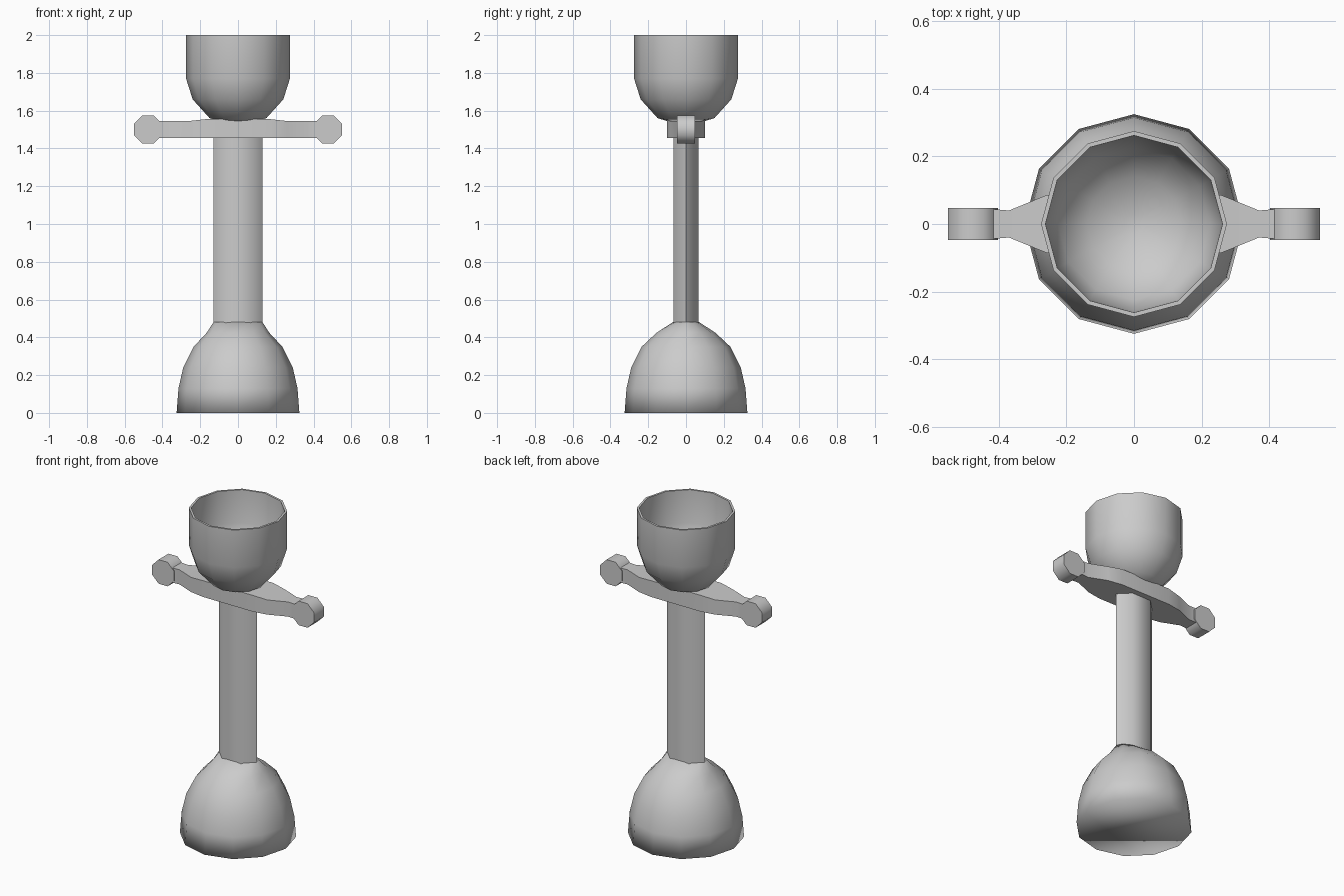
import bpy, bmesh, math

if "Cube" in bpy.data.objects:
    bpy.data.objects.remove(bpy.data.objects["Cube"])


def finish(name, bm, angle):
    bmesh.ops.recalc_face_normals(bm, faces=bm.faces)
    me = bpy.data.meshes.new(name)
    bm.to_mesh(me)
    bm.free()
    ob = bpy.data.objects.new(name, me)
    bpy.context.collection.objects.link(ob)
    bpy.ops.object.select_all(action='DESELECT')
    ob.select_set(True)
    bpy.context.view_layer.objects.active = ob
    bpy.ops.object.shade_smooth_by_angle(angle=math.radians(angle))
    return ob


def loft(name, rings, angle=40):
    """Skin a stack of equal-length point rings and cap both ends."""
    bm = bmesh.new()
    loops = [[bm.verts.new(p) for p in ring] for ring in rings]
    n = len(loops[0])
    for a, b in zip(loops, loops[1:]):
        for i in range(n):
            j = (i + 1) % n
            bm.faces.new((a[i], a[j], b[j], b[i]))
    bm.faces.new(loops[0])
    bm.faces.new(loops[-1])
    return finish(name, bm, angle)


def oval(rx, ry, z, n=12):
    return [(rx * math.cos(2 * math.pi * i / n), ry * math.sin(2 * math.pi * i / n), z)
            for i in range(n)]


# Domed base, flat underneath, narrowing to the flattened handle
base = [(.325, .325, 0), (.315, .315, .13), (.29, .29, .24), (.235, .235, .35),
        (.165, .155, .425), (.13, .07, .48)]
loft("base_dome", [oval(*r) for r in base], 100)

# Flattened six-sided handle
loft("handle", [oval(.13, .065 / math.sin(math.pi / 3), z, 6) for z in (.46, 1.54)], 70)

# Hollow top cup: outside, rim, then inside
cup = [(.05, 1.53), (.15, 1.56), (.24, 1.66), (.275, 1.77), (.275, 2.0),
       (.262, 2.0), (.257, 1.8), (.225, 1.7), (.14, 1.62), (.03, 1.59)]
loft("top_cup", [oval(r, r, z) for r, z in cup], 50)

# Crossbar that swells around the handle
half = [(.43, .045), (.37, .04), (.26, .085), (.17, .1)]
xs = half + [(0, .1)] + [(-x, y) for x, y in reversed(half)]
bar = []
for x, y in xs:
    top = 1.545 if abs(x) > .2 else 1.555
    bar.append([(x, -y, 1.455), (x, y, 1.455), (x, y, top), (x, -y, top)])
loft("crossbar", bar, 40)

# Octagonal knobs on the crossbar ends
for side, name in ((-1, "left_knob"), (1, "right_knob")):
    r = .074 / math.cos(math.pi / 8)
    ang = [math.pi / 8 + i * math.pi / 4 for i in range(8)]
    loft(name, [[(side * .476 + r * math.cos(a), y, 1.5 + r * math.sin(a)) for a in ang]
                for y in (-.048, .048)], 50)
